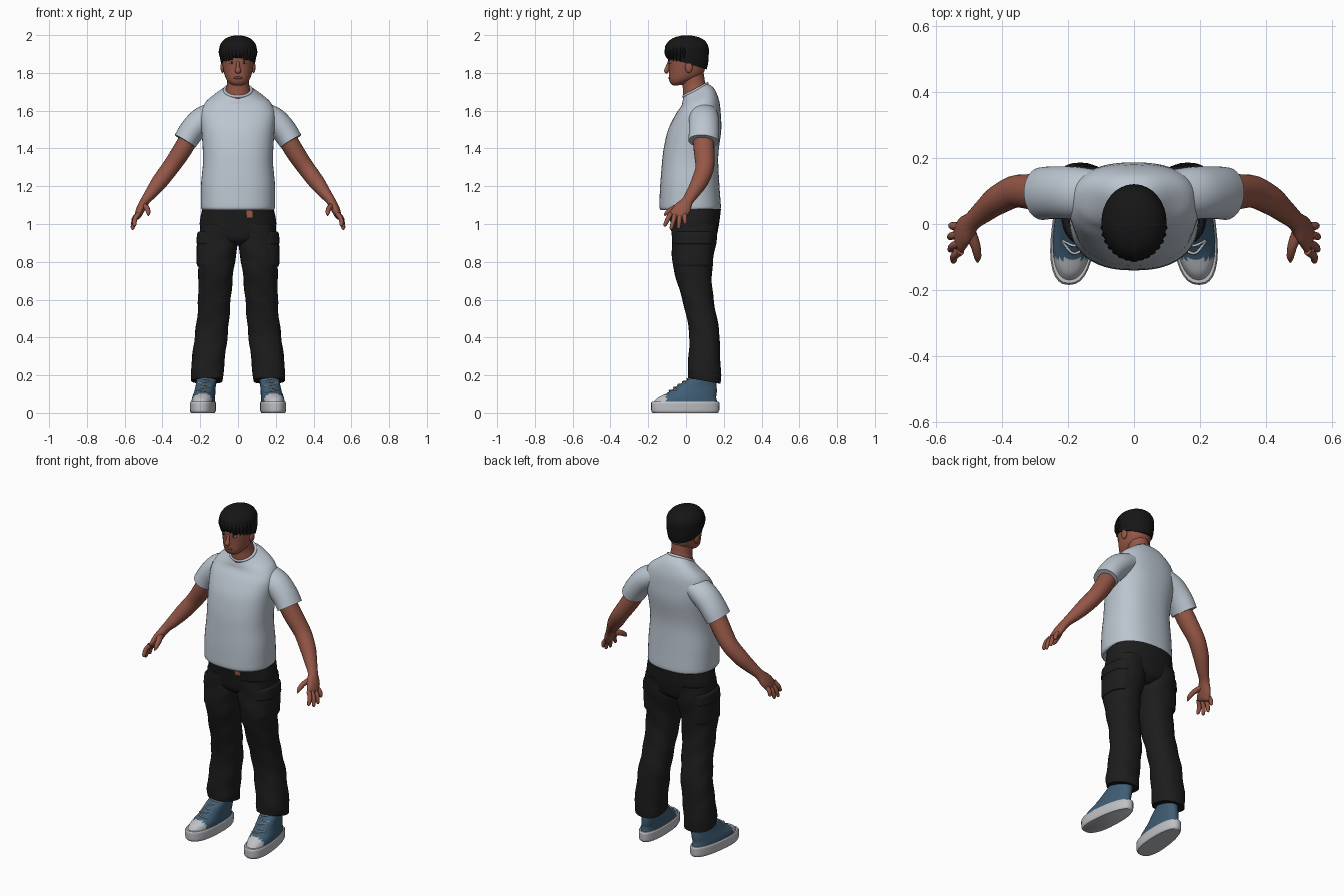
import bpy
import bmesh
import math
import random
from mathutils import Vector

random.seed(4)
if "Cube" in bpy.data.objects:
    bpy.data.objects.remove(bpy.data.objects["Cube"])


def material(name, red, green, blue):
    mat = bpy.data.materials.new(name)
    mat.use_nodes = True
    mat.diffuse_color = (red, green, blue, 1)
    shader = next(n for n in mat.node_tree.nodes if n.type == 'BSDF_PRINCIPLED')
    shader.inputs["Base Color"].default_value = (red, green, blue, 1)
    shader.inputs["Roughness"].default_value = 0.8
    return mat


skin = material("brown skin", .3, .095, .062)
lip = material("dark lips", .2, .055, .04)
black_hair = material("black hair", .008, .008, .008)
shirt_grey = material("pale grey cotton", .5, .56, .63)
black_cloth = material("black cloth", .012, .012, .012)
blue_canvas = material("blue canvas", .05, .11, .175)
rubber = material("white rubber", .52, .53, .56)
eye_white = material("eye white", .45, .42, .4)


def finish(obj, mat, angle=50):
    obj.data.materials.append(mat)
    bpy.ops.object.select_all(action='DESELECT')
    obj.select_set(True)
    bpy.context.view_layer.objects.active = obj
    bpy.ops.object.shade_smooth_by_angle(angle=math.radians(angle))
    return obj


def smooth_rows(rows, steps):
    """Interpolate cross-section rows without overshoot."""
    rows = [tuple(r) + (0,) * (6 - len(r)) for r in rows]
    diff = [[b - a for a, b in zip(p, q)] for p, q in zip(rows, rows[1:])]

    def mean(a, b):
        return 2 * a * b / (a + b) if a * b > 0 else 0

    inner = [[mean(a, b) for a, b in zip(p, q)] for p, q in zip(diff, diff[1:])]
    tangents = [diff[0]] + inner + [diff[-1]]
    result = []
    for i in range(len(diff)):
        for k in range(steps):
            t = k / steps
            h = t * t * (3 - 2 * t)
            g = t * (1 - t) ** 2
            f = t * t * (t - 1)
            result.append([p + h * d + g * m + f * n for p, d, m, n in
                           zip(rows[i], diff[i], tangents[i], tangents[i + 1])])
    return result + [list(rows[-1])]


def loft(name, rows, mat, side=1, follow=False, sides=32, power=2.0,
         toe=0, shear=0, ripple=0, steps=4):
    """Skin rows of (x, y, z, radius a, radius b, slope), level or along a path."""
    rows = smooth_rows(rows, steps)
    bm = bmesh.new()
    rings = []
    for i, (x, y, z, a, b, slope) in enumerate(rows):
        centre = Vector((x, y, z))
        before, after = rows[max(i - 1, 0)], rows[min(i + 1, len(rows) - 1)]
        along = (Vector(after[:3]) - Vector(before[:3])).normalized()
        u = Vector((0, 1, 0)).cross(along).normalized()
        v = along.cross(u)
        ring = []
        for k in range(sides):
            angle = math.tau * k / sides
            c, s = math.cos(angle), math.sin(angle)
            fold = 1 + ripple * math.sin(3 * angle + 45 * z)
            c = math.copysign(abs(c) ** (2 / power), c) * a * fold
            s = math.copysign(abs(s) ** (2 / power), s) * b * fold
            if follow:
                point = centre + u * c + v * s
            else:
                point = centre + Vector((c * (1 - toe * s / b) - shear * s, s, slope * s))
            point.x *= side
            ring.append(bm.verts.new(point))
        rings.append(ring)
    for low, high in zip(rings, rings[1:]):
        for k in range(sides):
            n = (k + 1) % sides
            bm.faces.new((low[k], low[n], high[n], high[k]))
    bm.faces.new(rings[0])
    bm.faces.new(rings[-1])
    bmesh.ops.recalc_face_normals(bm, faces=bm.faces)
    mesh = bpy.data.meshes.new(name)
    bm.to_mesh(mesh)
    bm.free()
    obj = bpy.data.objects.new(name, mesh)
    bpy.context.collection.objects.link(obj)
    return finish(obj, mat)


def blob(name, location, size, mat):
    bpy.ops.mesh.primitive_uv_sphere_add(segments=20, ring_count=12, radius=1, location=location)
    obj = bpy.context.object
    obj.name = name
    obj.scale = size
    return finish(obj, mat)


# Head, neck and nose
loft("neck", [(0, .05, 1.65, .07, .065), (0, .045, 1.71, .064, .062, .3),
              (0, .04, 1.75, .057, .058, .3), (0, .03, 1.82, .057, .06)], skin)
loft("head", [(0, -.035, 1.735, .025, .03, .1), (0, -.022, 1.75, .048, .055, .2),
              (0, 0, 1.78, .068, .09, .15), (0, .005, 1.83, .08, .096),
              (0, .005, 1.88, .085, .1), (0, .005, 1.93, .083, .1),
              (0, .005, 1.97, .06, .075), (0, .005, 1.985, .02, .03)], skin, power=2.2)
loft("nose", [(0, -.088, 1.86, .008, .008), (0, -.097, 1.83, .01, .011),
              (0, -.103, 1.81, .017, .013), (0, -.096, 1.8, .01, .007)],
     skin, follow=True, sides=16)
blob("mouth", (0, -.086, 1.774), (.025, .008, .007), lip)

# Hair cap with a ragged fringe
loft("hair", [(0, .005, 1.85, .09, .105, -.3), (0, .005, 1.89, .097, .114, -.2),
              (0, .005, 1.93, .099, .116, -.05), (0, .005, 1.965, .085, .1),
              (0, .005, 1.988, .055, .065), (0, .005, 1.999, .015, .02)], black_hair)
LOCKS = 15
for k in range(LOCKS):
    angle = math.pi * (1 + (k + .5) / LOCKS)
    c, s = math.cos(angle), math.sin(angle)
    tip = 1.868 + random.uniform(0, .014) - .012 * abs(c)
    loft(f"fringe_lock_{k + 1}", [(.078 * c, .095 * s, 1.95, .014, .01),
                                  (.088 * c, .104 * s, 1.91, .015, .01),
                                  (.086 * c, .1 * s, tip, .003, .003)],
         black_hair, follow=True, sides=8)

# Shirt body and collar
loft("shirt_body", [(0, .022, 1.073, .188, .155), (0, .022, 1.09, .197, .163),
                    (0, .02, 1.2, .196, .157), (0, .022, 1.34, .185, .148),
                    (0, .042, 1.48, .192, .143), (0, .062, 1.57, .2, .123),
                    (0, .075, 1.64, .175, .1, .15), (0, .065, 1.685, .115, .083, .4),
                    (0, .05, 1.71, .072, .062, .55)], shirt_grey, sides=48, power=2.4)
bpy.ops.mesh.primitive_torus_add(major_radius=.071, minor_radius=.008, location=(0, .05, 1.709),
                                 rotation=(.5, 0, 0), major_segments=36, minor_segments=10)
bpy.context.object.name = "shirt_collar"
finish(bpy.context.object, shirt_grey)

# Trouser hips and the tab under the shirt hem
loft("trouser_hips", [(0, .045, .885, .05, .07), (0, .045, .92, .16, .112),
                      (0, .047, 1.0, .203, .128), (0, .045, 1.08, .19, .14)],
     black_cloth, sides=40, power=2.3)
bpy.ops.mesh.primitive_cube_add(size=1, location=(.062, -.091, 1.052))
bpy.context.object.name = "waist_tab"
bpy.context.object.scale = (.035, .009, .04)
finish(bpy.context.object, skin)

for label, side in (("left", 1), ("right", -1)):
    # Face details
    blob(label + "_eye", (side * .033, -.083, 1.854), (.014, .008, .006), eye_white)
    blob(label + "_iris", (side * .033, -.087, 1.854), (.006, .006, .006), black_hair)
    blob(label + "_brow", (side * .035, -.084, 1.871), (.021, .008, .004), black_hair)
    blob(label + "_ear", (side * .082, .015, 1.83), (.011, .02, .03), skin)

    # Sleeve, arm and hand
    loft(label + "_sleeve", [(.12, .09, 1.59, .06, .075), (.195, .095, 1.545, .07, .08),
                             (.25, .095, 1.485, .067, .08), (.28, .092, 1.438, .064, .08)],
         shirt_grey, side, follow=True)
    loft(label + "_arm", [(.25, .09, 1.47, .05, .055), (.29, .095, 1.4, .05, .055),
                          (.35, .1, 1.31, .046, .05), (.41, .075, 1.23, .043, .045),
                          (.455, .04, 1.17, .034, .036), (.49, .01, 1.125, .025, .03),
                          (.515, -.02, 1.08, .023, .045), (.53, -.045, 1.045, .017, .045),
                          (.535, -.05, 1.035, .007, .035)],
         skin, side, follow=True, sides=24)
    tips = ((.55, -.115, .988), (.56, -.08, .97), (.562, -.04, .974), (.558, -.005, 1.0))
    for k, (finger, tip) in enumerate(zip(("index", "middle", "ring", "little"), tips)):
        base = Vector((.527, -.082 + .025 * k, 1.055))
        end = Vector(tip)
        bend = base.lerp(end, .5) + Vector((.008, 0, 0))
        loft(f"{label}_{finger}_finger", [(*base, .013, .013), (*bend, .012, .012),
                                          (*base.lerp(end, .92), .009, .009), (*end, .003, .003)],
             skin, side, follow=True, sides=12)
    loft(label + "_thumb", [(.5, -.02, 1.1, .016, .02), (.48, -.07, 1.08, .014, .016),
                            (.475, -.1, 1.06, .011, .012), (.475, -.115, 1.045, .003, .004)],
         skin, side, follow=True, sides=12)

    # Trouser leg with cargo pocket and flap
    loft(label + "_trouser_leg", [(.163, .097, .17, .083, .086, -.18), (.163, .097, .22, .087, .088, -.1),
                                  (.143, .098, .4, .087, .08), (.13, .08, .52, .085, .08),
                                  (.122, .053, .65, .088, .087), (.115, .035, .78, .095, .105),
                                  (.105, .042, .9, .105, .117), (.1, .046, 1.0, .098, .123)],
         black_cloth, side, power=2.3, ripple=.02, steps=6)
    loft(label + "_cargo_pocket", [(.133, .038, .775, .08, .095), (.133, .038, .79, .086, .1),
                                   (.127, .042, .93, .09, .105), (.125, .042, .945, .085, .1)],
         black_cloth, side, power=2.6)
    loft(label + "_pocket_flap", [(.13, .042, .895, .088, .107), (.13, .042, .9, .091, .109),
                                  (.127, .043, .95, .089, .108), (.125, .043, .96, .083, .1)],
         black_cloth, side, power=2.6)

    # High shoe: rubber sole, canvas upper, rubber toe cap and laces
    loft(label + "_sole", [(.183, -.004, 0, .06, .172), (.183, -.004, .012, .065, .18),
                           (.183, -.004, .05, .066, .181), (.183, -.004, .06, .062, .176)],
         rubber, side, power=2.4, toe=.12, shear=.08)
    upper = loft(label + "_shoe_upper", [(.183, -.004, .055, .06, .17), (.181, .004, .08, .059, .156),
                                         (.175, .035, .11, .055, .128), (.169, .062, .15, .052, .1),
                                         (.165, .09, .19, .053, .07), (.165, .09, .23, .053, .07)],
                 blue_canvas, side, sides=48, power=2.2, toe=.1, shear=.08)
    upper.data.materials.append(rubber)
    for face in upper.data.polygons:
        if face.center.y < -.105 and face.center.z < .12:
            face.material_index = 1
    for k in range(5):
        t = k / 4
        x, y, z = .183 - .013 * t, -.088 + .095 * t, .116 + .062 * t
        slant = .012 * (-1) ** k
        loft(f"{label}_lace_{k + 1}", [(x - .036, y + .026 - slant, z - slant / 2, .004, .004),
                                       (x, y - .002, z + .003, .004, .004),
                                       (x + .036, y + .026 + slant, z + slant / 2, .004, .004)],
             rubber, side, follow=True, sides=8)
